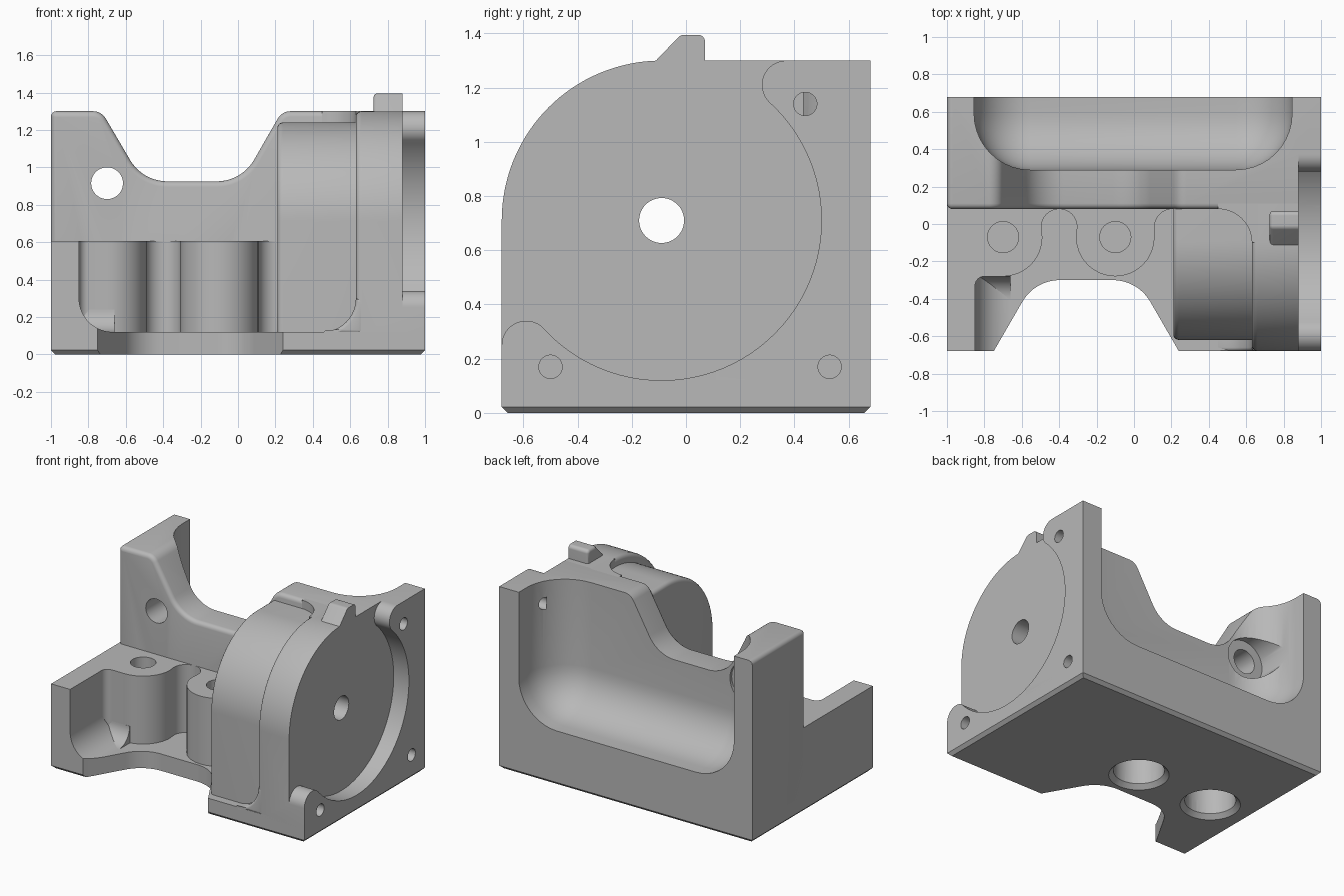
import bpy, bmesh, math
from mathutils import Vector

if "Cube" in bpy.data.objects:
    bpy.data.objects.remove(bpy.data.objects["Cube"], do_unlink=True)

metal = bpy.data.materials.new("grey_metal")
metal.use_nodes = True
GREY = (0.48, 0.48, 0.48, 1)
metal.diffuse_color = GREY
metal.node_tree.nodes["Principled BSDF"].inputs["Base Color"].default_value = GREY


def make(name, bm):
    bmesh.ops.recalc_face_normals(bm, faces=bm.faces)
    mesh = bpy.data.meshes.new(name)
    bm.to_mesh(mesh)
    bm.free()
    ob = bpy.data.objects.new(name, mesh)
    bpy.context.collection.objects.link(ob)
    mesh.materials.append(metal)
    return ob


def arc(cx, cy, r, a, b, n=16):
    angles = [math.radians(a + (b - a) * i / n) for i in range(n + 1)]
    return [(cx + r * math.cos(t), cy + r * math.sin(t)) for t in angles]


def rounded(corners, n=10):
    """Outline from (a, b, radius) corners."""
    out = []
    for i, (a, b, r) in enumerate(corners):
        p = Vector((a, b))
        if r == 0:
            out.append((a, b))
            continue
        u = (Vector(corners[i - 1][:2]) - p).normalized()
        v = (Vector(corners[(i + 1) % len(corners)][:2]) - p).normalized()
        half = u.angle(v) / 2
        c = p + (u + v).normalized() * r / math.sin(half)
        t = r / math.tan(half)
        s, e = p + u * t - c, p + v * t - c
        out += [tuple(c + s.lerp(e, k / n).normalized() * r) for k in range(n + 1)]
    return out


def prism(name, pts, axis, lo, hi, bevel=0.0, segments=4):
    """Extrude an outline along an axis; optionally round the low cap's rim."""
    def place(p, d):
        a, b = p
        return {"X": (d, a, b), "Y": (a, d, b), "Z": (a, b, d)}[axis]
    bm = bmesh.new()
    low = [bm.verts.new(place(p, lo)) for p in pts]
    high = [bm.verts.new(place(p, hi)) for p in pts]
    cap = bm.faces.new(low)
    bm.faces.new(high)
    for i in range(len(pts)):
        bm.faces.new((low[i - 1], low[i], high[i], high[i - 1]))
    bmesh.ops.recalc_face_normals(bm, faces=bm.faces)
    if bevel:
        bmesh.ops.bevel(bm, geom=list(cap.edges), offset=bevel, segments=segments,
                        profile=0.5, affect="EDGES", clamp_overlap=False)
    return make(name, bm)


def rod(axis, a, b, r, lo, hi):
    return prism("cutter", arc(a, b, r, 0, 360, 48)[:-1], axis, lo, hi)


def cut(ob, cutters):
    bpy.context.view_layer.objects.active = ob
    for c in cutters:
        c.hide_render = True
        m = ob.modifiers.new("cut", "BOOLEAN")
        m.operation, m.solver, m.object = "DIFFERENCE", "EXACT", c
        bpy.ops.object.modifier_apply(modifier=m.name)


# Shared measures
CY, CZ, R = -0.09, 0.71, 0.59
BOSSES = (-0.7, -0.1)
BOSS_Y = -0.07

# Cutters: front notch, rounded rear pocket, round side recess with two ears
notch = prism("cutter", rounded([(-0.935, -1, 0), (-0.53, -0.3, 0.23),
                                 (0.02, -0.3, 0.23), (0.425, -1, 0)]), "Z", -1, 2)
bm = bmesh.new()
bmesh.ops.create_cube(bm, size=1)
for v in bm.verts:
    v.co = (0.845 if v.co.x > 0 else -0.855, 1.5 if v.co.y > 0 else 0.29,
            2.5 if v.co.z > 0 else 0.39)
bmesh.ops.bevel(bm, geom=list(bm.edges), offset=0.3, segments=10, profile=0.5,
                affect="EDGES")
pocket = make("cutter", bm)
recess = prism("cutter", arc(CY, CZ, R, 225, 405, 48) + arc(0.37, 1.21, 0.09, 225, 90)
               + [(0.37, 1.6), (-1, 1.6), (-1, 0.25)]
               + arc(-0.59, 0.25, 0.09, 180, 45), "X", 0.88, 1.2)
shaft_hole = rod("X", CY, CZ, 0.083, 0, 1.2)
bolts = [rod("X", a, b, 0.043, 0.8, 1.2)
         for a, b in ((-0.5, 0.17), (0.53, 0.17), (0.44, 1.14))]
cross = [rod("Y", -0.7, 0.915, 0.085, -0.2, 1), rod("Y", -0.7, 0.915, 0.15, 0.27, 0.6)]
bores, boss_holes = [], []
for x in BOSSES:
    bores.append(rod("Z", x, BOSS_Y, 0.165, -0.2, 0.25))
    boss_holes.append(rod("Z", x, BOSS_Y, 0.083, 0.35, 0.8))
    bm = bmesh.new()
    bmesh.ops.create_cone(bm, cap_ends=True, segments=48, radius1=0.23, radius2=0.16,
                          depth=0.07)
    bmesh.ops.translate(bm, verts=bm.verts, vec=(x, BOSS_Y, 0))
    bores.append(make("cutter", bm))
cutters = [notch, pocket, recess, shaft_hole] + bolts + cross + bores + boss_holes

# Base plate with chamfered underside
base = prism("base_plate", [(-1, -0.68), (1, -0.68), (1, 0.68), (-1, 0.68)], "Z",
             0, 0.12, 0.022, 1)
cut(base, [notch] + bores)

# Rear wall with dipped top edge
wall = prism("rear_wall", rounded([(-1, 0.1, 0), (-1, 1.3, 0.03), (-0.73, 1.3, 0.08),
                                   (-0.51, 0.925, 0.23), (0.02, 0.925, 0.23),
                                   (0.235, 1.3, 0.08), (1, 1.3, 0), (1, 0.1, 0)]),
             "Y", 0.08, 0.68, 0.03)
cut(wall, [pocket, recess] + bolts[1:] + cross + bores)

# Side block with two screw bosses and grooves between them
plan = ([(-1, 0.2), (-1, -0.68), (-0.85, -0.68)] + arc(-0.8, -0.33, 0.05, 180, 90, 6)
        + arc(BOSSES[0], BOSS_Y, 0.21, -90, 0) + arc(-0.4, -0.015, 0.095, 180, 0)
        + arc(BOSSES[1], BOSS_Y, 0.21, 180, 360) + arc(0.205, -0.015, 0.095, 180, 90)
        + [(0.205, 0.2)])
block = prism("boss_block", plan, "Z", 0.1, 0.605)
cut(block, bores + boss_holes)

# Floor fillets in the pocket beside the bosses
side_fillet = prism("pocket_side_fillet", [(-0.87, 0.11), (-0.67, 0.11)]
                    + arc(-0.67, 0.30, 0.18, 270, 180) + [(-0.87, 0.30)],
                    "Y", -0.68, -0.27)
cut(side_fillet, [notch])
back_fillet = prism("pocket_back_fillet", [(-0.26, 0.11), (-0.4, 0.11)]
                    + arc(-0.4, 0.24, 0.12, 270, 360) + [(-0.26, 0.24)],
                    "X", -0.86, -0.66)
cut(back_fillet, [notch])


# Round housing: full-size flange and a slimmer drum beside it
def housing_outline(r):
    return [(0.12, 0.1), (0.12, CZ + r)] + arc(CY, CZ, r, 90, 180, 32) + [(CY - r, 0.1)]


flange = prism("housing_flange", housing_outline(R), "X", 0.63, 1, 0.03)
cut(flange, [recess, shaft_hole, bolts[0]])
drum = prism("housing_drum", housing_outline(0.53), "X", 0.21, 0.7, 0.03)
cut(drum, [shaft_hole])

# Corner webs where the drum meets the flange
prism("lower_web", [(0.67, 0.11), (0.45, 0.11)] + arc(0.45, 0.30, 0.18, 270, 360)
      + [(0.67, 0.30)], "Y", -0.68, -0.6, 0.02)
prism("upper_web", [(0.67, 0.12), (0.45, 0.12)] + arc(0.45, -0.10, 0.18, 90, 0)
      + [(0.67, -0.10)], "Z", 1.2, 1.3)

# Locating lug on top of the housing
prism("top_lug", rounded([(-0.13, 1.28, 0), (-0.02, 1.395, 0.03), (0.07, 1.395, 0.025),
                          (0.07, 1.28, 0)]), "X", 0.725, 0.88, 0.02)

for c in cutters:
    bpy.data.objects.remove(c, do_unlink=True)

# Smooth curved faces, keep edges sharp
bpy.ops.object.select_all(action="DESELECT")
for ob in bpy.context.collection.objects:
    if ob.type == "MESH":
        ob.select_set(True)
        bpy.context.view_layer.objects.active = ob
bpy.ops.object.shade_smooth_by_angle(angle=math.radians(30))
